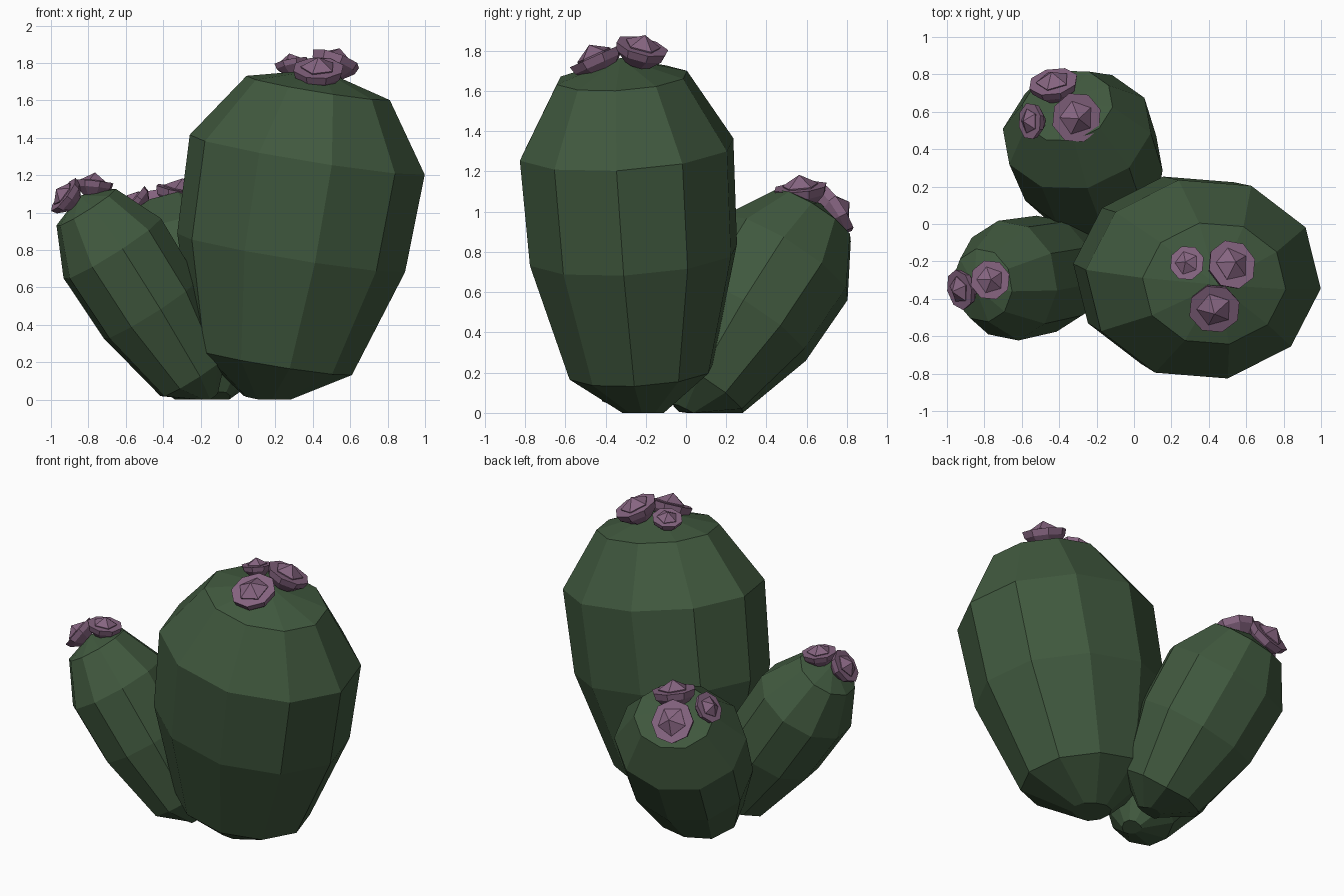
import bpy, bmesh, math
from mathutils import Vector

if "Cube" in bpy.data.objects:
    bpy.data.objects.remove(bpy.data.objects["Cube"])


def material(name, rgb):
    m = bpy.data.materials.new(name)
    m.diffuse_color = (*rgb, 1)
    m.use_nodes = True
    m.node_tree.nodes["Principled BSDF"].inputs["Base Color"].default_value = m.diffuse_color
    return m


GREEN = material("cactus_green", (0.052, 0.1, 0.049))
PINK = material("flower_mauve", (0.24, 0.13, 0.22))


def frame(normal):
    n = Vector(normal).normalized()
    u = (Vector((1, 0, 0)) - n * n.x).normalized()
    return u, n.cross(u), n


def finish(bm, name, mat):
    bmesh.ops.recalc_face_normals(bm, faces=bm.faces)
    me = bpy.data.meshes.new(name)
    bm.to_mesh(me)
    bm.free()
    me.materials.append(mat)
    bpy.context.collection.objects.link(bpy.data.objects.new(name, me))


def lathe(bm, origin, axes, profile, tip, sides, phase, floor=-9):
    """Stack rings (height, ru, rv) along an axis, close with a base cap and a tip."""
    u, v, n = axes
    o = Vector(origin)
    rings = []
    for h, ru, rv in profile:
        ring = []
        for i in range(sides):
            a = phase + math.tau * i / sides
            p = o + n * h + u * (ru * math.cos(a)) + v * (rv * math.sin(a))
            p.z = max(p.z, floor)
            ring.append(bm.verts.new(p))
        rings.append(ring)
    top = bm.verts.new(o + n * tip)
    bm.faces.new(rings[0][::-1])
    for i in range(sides):
        j = (i + 1) % sides
        for a, b in zip(rings, rings[1:]):
            bm.faces.new((a[i], a[j], b[j], b[i]))
        bm.faces.new((rings[-1][i], rings[-1][j], top))


# Barrel outline: fraction of length, fraction of radius
BARREL = [(0.0, 0.20), (0.115, 0.67), (0.445, 0.97), (0.742, 1.0), (0.944, 0.61)]


def barrel(name, base, tip, ru, rv, phase):
    axis = Vector(tip) - Vector(base)
    prof = [(t * axis.length, r * ru, r * rv) for t, r in BARREL]
    bm = bmesh.new()
    lathe(bm, base, frame(axis), prof, axis.length, 10, math.radians(phase), 0)
    finish(bm, name, GREEN)


def flower(name, centre, normal, r):
    axes = frame(normal)
    c = Vector(centre) - axes[2] * 0.3 * r
    bm = bmesh.new()
    # Flared petal cup
    cup = [(-0.3 * r, 0.5 * r, 0.5 * r), (0.1 * r, 0.92 * r, 0.92 * r), (0.4 * r, r, r)]
    lathe(bm, c, axes, cup, 0.4 * r, 8, 0.3)
    # Pointed five-sided heart
    heart = [(0.2 * r, 0.6 * r, 0.6 * r), (0.45 * r, 0.68 * r, 0.68 * r)]
    lathe(bm, c, axes, heart, 0.85 * r, 5, 0.6)
    finish(bm, name, PINK)


# Three leaning barrels
barrel("main_barrel", (0.155, -0.21, 0), (0.445, -0.325, 1.765), 0.64, 0.545, -6)
barrel("left_barrel", (-0.16, -0.21, 0), (-0.85, -0.335, 1.09), 0.31, 0.325, -6)
barrel("back_barrel", (-0.12, 0.0, 0), (-0.37, 0.67, 1.04), 0.41, 0.375, -10)

# Flowers: centre, facing direction, radius
FLOWERS = [
    ((0.52, -0.22, 1.81), (0.35, 0.25, 1), 0.135),
    ((0.285, -0.21, 1.80), (-0.2, 0.15, 1), 0.095),
    ((0.43, -0.45, 1.76), (0, -0.45, 1), 0.14),
    ((-0.77, -0.30, 1.155), (0.1, 0.05, 1), 0.108),
    ((-0.925, -0.35, 1.09), (-0.8, -0.2, 0.6), 0.11),
    ((-0.31, 0.57, 1.11), (0.2, -0.1, 1), 0.137),
    ((-0.43, 0.75, 1.01), (-0.15, 0.8, 0.5), 0.135),
    ((-0.55, 0.55, 1.06), (-0.8, 0, 0.6), 0.10),
]
for i, (c, n, r) in enumerate(FLOWERS):
    flower(f"flower_{i + 1}", c, n, r)
